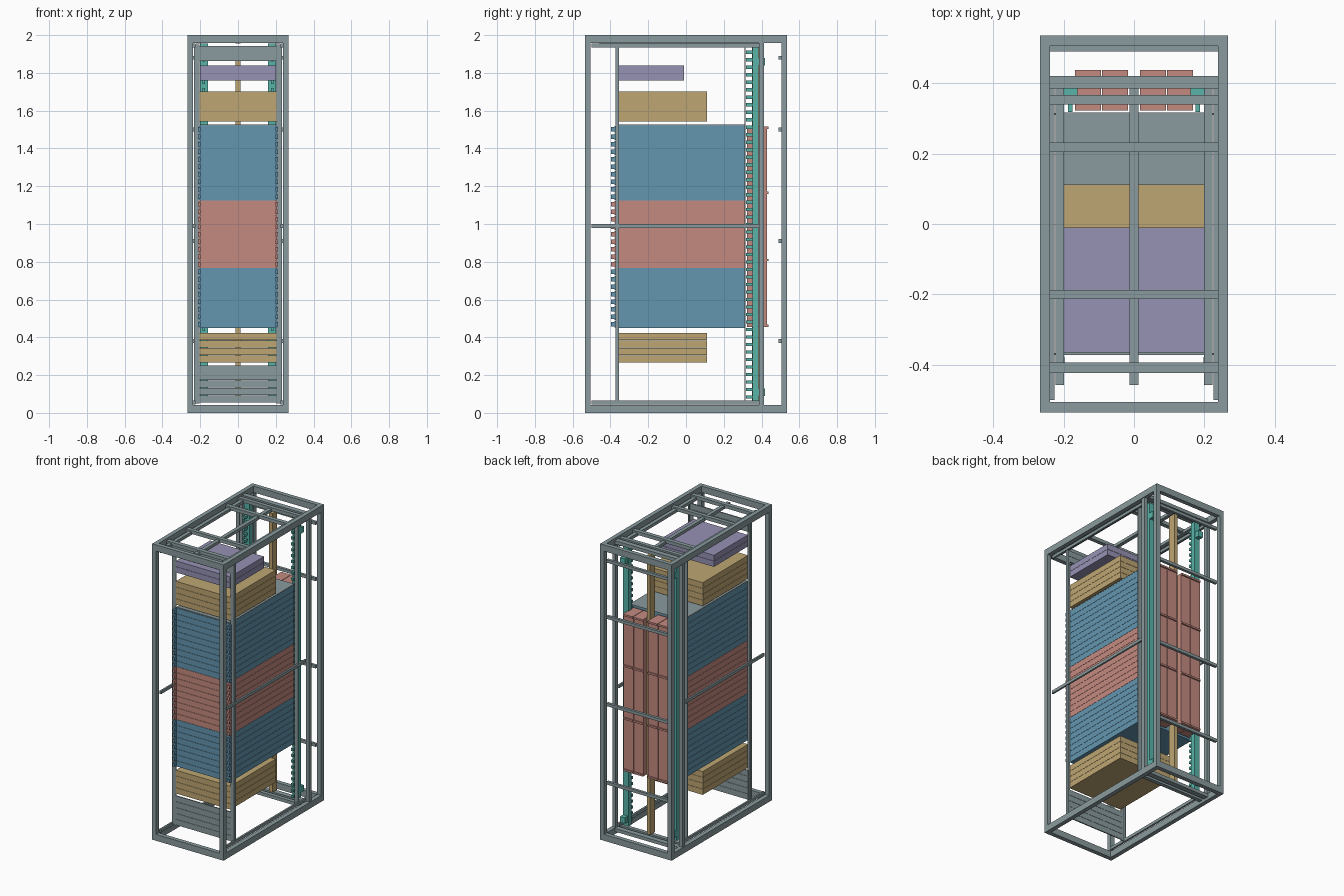
import bpy, bmesh
from mathutils import Matrix, Vector

if "Cube" in bpy.data.objects:
    bpy.data.objects.remove(bpy.data.objects["Cube"])


def material(name, rgb):
    m = bpy.data.materials.new(name)
    m.diffuse_color = (*rgb, 1.0)
    m.use_nodes = True
    m.node_tree.nodes["Principled BSDF"].inputs["Base Color"].default_value = m.diffuse_color
    return m


GREY = material("steel grey", (0.254, 0.328, 0.342))
BLUE = material("blue", (0.127, 0.305, 0.434))
RED = material("salmon red", (0.552, 0.254, 0.216))
SAND = material("sand yellow", (0.515, 0.381, 0.171))
LILAC = material("lilac", (0.305, 0.287, 0.456))
TEAL = material("teal", (0.098, 0.456, 0.402))


def boxes(name, mat, spans):
    """One object out of boxes given as (x0, x1, y0, y1, z0, z1)."""
    bm = bmesh.new()
    for x0, x1, y0, y1, z0, z1 in spans:
        centre = Vector((x0 + x1, y0 + y1, z0 + z1)) / 2
        size = Matrix.Diagonal((x1 - x0, y1 - y0, z1 - z0, 1))
        bmesh.ops.create_cube(bm, size=1, matrix=Matrix.Translation(centre) @ size)
    mesh = bpy.data.meshes.new(name)
    bm.to_mesh(mesh)
    bm.free()
    mesh.materials.append(mat)
    obj = bpy.data.objects.new(name, mesh)
    bpy.context.collection.objects.link(obj)
    return obj


def both(spans):
    """Add the left-hand mirror image of right-hand boxes."""
    return spans + [(-x1, -x0, *rest) for x0, x1, *rest in spans]


W, D, H = 0.267, 0.535, 2.0    # half width, half depth, height
P, B = 0.029, 0.043            # post width, beam height
U = 0.0397                     # height of one rack unit

# Outer frame: corner posts, then top and bottom rings
boxes("corner_posts", GREY, both([(W - P, W, y, y + P, 0, H) for y in (-D, D - P)]))
for name, z in (("bottom_ring", 0), ("top_ring", H - B)):
    boxes(name, GREY, both([(W - P, W, -D + P, D - P, z, z + B)]) +
          [(-W + P, W - P, y, y + P, z, z + B) for y in (-D, D - P)])

# Intermediate side posts and slim side rails
boxes("side_posts", GREY, both([(0.238, 0.262, 0.386, 0.413, B, H - B)]))
boxes("side_rails", GREY, both([(0.226, 0.238, -0.5, 0.39, z - h, z + h)
                                for z, h in ((0.055, 0.01), (0.99, 0.01), (1.945, 0.01))]))

# Roof grid and floor bars
boxes("roof_cross_bars", GREY, [(-W + P, W - P, y0, y1, 1.962, 1.985) for y0, y1 in
      ((0.385, 0.42), (0.34, 0.366), (0.204, 0.232), (-0.213, -0.187), (-0.423, -0.394))])
boxes("roof_long_bars", GREY, [(x - 0.0125, x + 0.0125, -0.457, 0.4, 1.955, 1.975)
                               for x in (-0.211, 0, 0.211)])
boxes("floor_cross_bars", GREY, [(-W + P, W - P, y0, y1, 0.018, 0.04)
                                 for y0, y1 in ((0.385, 0.42), (0.34, 0.366))])

# Rear cross bars
boxes("rear_cross_bars", GREY, [(-W + P, W - P, 0.49, 0.508, z - 0.01, z + 0.01)
                                for z in (1.88, 1.5, 0.91, 0.38)])

# Mounting rails: folded strips at the front and rear of the equipment
boxes("front_mounting_rails", GREY, both([(0.205, 0.232, -0.372, -0.366, 0.05, 1.95),
                                          (0.228, 0.232, -0.366, -0.355, 0.05, 1.95)]))
boxes("rear_mounting_rails", GREY, both([(0.205, 0.232, 0.309, 0.315, 0.05, 1.95)]))

# Vertical cable managers with fingers and end brackets
boxes("cable_manager_spines", TEAL, both([(0.16, 0.2, 0.352, 0.385, 0.06, 1.955)]))
boxes("cable_manager_fingers", TEAL, both([(0.174, 0.188, 0.318, 0.352, 0.075 + i * U, 0.093 + i * U)
                                           for i in range(47)]))
boxes("cable_manager_brackets", TEAL, both([(0.165, 0.2, 0.385, 0.418, z - 0.02, z + 0.02)
                                            for z in (0.11, 1.86)]))

# Vertical busbar at the rear centre
boxes("busbar", SAND, [(-0.0125, 0.0125, 0.35, 0.4, 0.055, 1.94)])

# Rear power units with raised ribs
columns = [(0.017, 0.0905), (0.0935, 0.167)]
boxes("power_units", RED, both([(a, b, 0.322, 0.428, 0.455, 1.515) for a, b in columns]))
boxes("power_unit_ribs", RED, both([(a, b, 0.428, 0.437, z - 0.006, z + 0.006)
                                    for a, b in columns for z in (0.461, 0.81, 1.165, 1.509)]))


def stack(name, mat, z0, count, y1, x=0.2, handles=False):
    """Pile of one-unit slabs with narrow seams and optional pull handles."""
    levels = [z0 + i * U for i in range(count)]
    boxes(name, mat, [(-x, x, -0.372, y1, z + 0.0007, z + U - 0.0007) for z in levels])
    if handles:
        boxes(name + "_ears", mat, both([(x, 0.213, -0.378, -0.372, z + 0.002, z + U - 0.002)
                                         for z in levels]))
        boxes(name + "_handles", mat, both([(0.198, 0.213, -0.397, -0.378, z + 0.008, z + U - 0.008)
                                            for z in levels]))


# Equipment from the floor up
Z = 0.45
stack("lower_blue_servers", BLUE, Z, 8, 0.31, handles=True)
stack("red_servers", RED, Z + 8 * U, 9, 0.31, handles=True)
stack("upper_blue_servers", BLUE, Z + 17 * U, 10, 0.31, handles=True)
stack("lower_switches", SAND, 0.266, 4, 0.112, 0.204)
stack("upper_switches", SAND, 1.543, 4, 0.112, 0.204)
stack("patch_units", LILAC, 1.76, 2, -0.01, 0.202)
boxes("server_cover", GREY, [(-0.2, 0.2, -0.37, 0.316, Z + 27 * U, Z + 27 * U + 0.006)])

# Blanking panels at the bottom and top of the front
for name, z0, count in (("lower_blanks", 0.053, 5), ("upper_blanks", 1.863, 2)):
    stack(name, GREY, z0, count, -0.364, 0.21)
